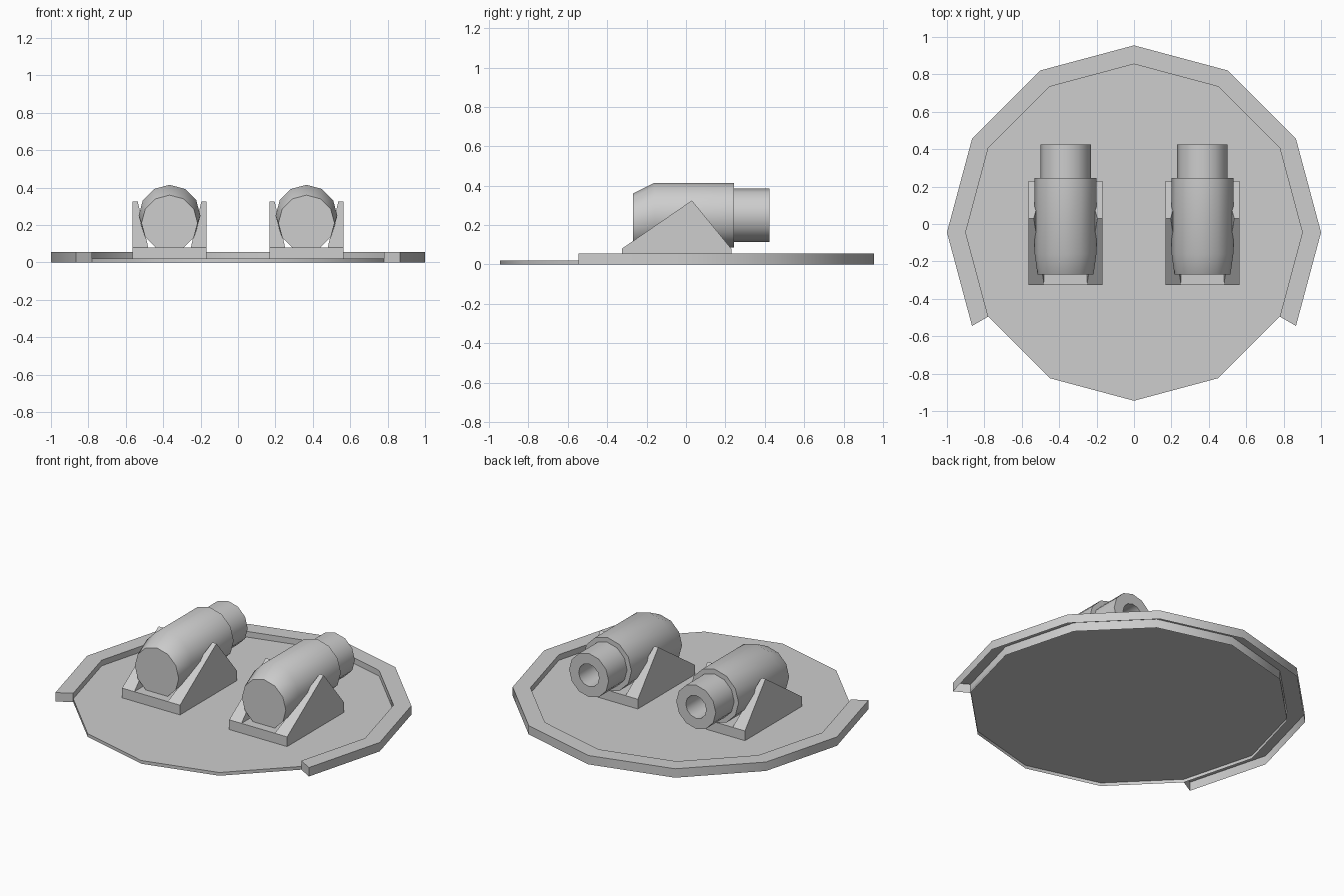
import bpy
import bmesh
import math

cube = bpy.data.objects.get("Cube")
if cube:
    bpy.data.objects.remove(cube, do_unlink=True)

grey = bpy.data.materials.new("light_grey")
grey.use_nodes = True
COLOUR = (0.61, 0.61, 0.61, 1)
grey.diffuse_color = COLOUR
grey.node_tree.nodes["Principled BSDF"].inputs["Base Color"].default_value = COLOUR

SIDES = 12
CENTRE_Y = -0.045


def make_object(name, bm):
    bmesh.ops.recalc_face_normals(bm, faces=bm.faces)
    mesh = bpy.data.meshes.new(name)
    bm.to_mesh(mesh)
    bm.free()
    mesh.materials.append(grey)
    obj = bpy.data.objects.new(name, mesh)
    bpy.context.collection.objects.link(obj)
    bpy.ops.object.select_all(action='DESELECT')
    obj.select_set(True)
    bpy.context.view_layer.objects.active = obj
    bpy.ops.object.shade_smooth_by_angle(angle=math.radians(40))
    return obj


def loft(bm, rings, closed=True):
    """Skin consecutive rings of vertices with quads."""
    n = len(rings[0])
    for a, b in zip(rings, rings[1:]):
        for i in range(n if closed else n - 1):
            j = (i + 1) % n
            bm.faces.new((a[i], a[j], b[j], b[i]))


def plan_ring(bm, radius, z, first=0, count=SIDES):
    """Corners of the twelve-sided plan outline."""
    angles = [math.radians(30 * (first + i)) for i in range(count)]
    return [bm.verts.new((radius * math.cos(a), CENTRE_Y + radius * math.sin(a), z))
            for a in angles]


def barrel_ring(bm, x, y, z, radius):
    angles = [2 * math.pi * i / SIDES for i in range(SIDES)]
    return [bm.verts.new((x + radius * math.sin(a), y, z + radius * math.cos(a)))
            for a in angles]


# Floor plate: shallow tray, open underneath
bm = bmesh.new()
low, top = plan_ring(bm, 0.9, 0), plan_ring(bm, 0.9, 0.02)
loft(bm, [low, top])
bm.faces.new(top)
make_object("floor_plate", bm)

# Raised rim: open-bottomed channel around the back two thirds
bm = bmesh.new()
strips = [plan_ring(bm, r, z, -1, 9)
          for r, z in ((1, 0), (1, 0.055), (0.9, 0.055), (0.9, 0))]
loft(bm, strips, closed=False)
for end in (0, -1):
    bm.faces.new([s[end] for s in strips])
make_object("raised_rim", bm)

for side, x in (("left", 0.366), ("right", -0.366)):
    # Mount base block
    bm = bmesh.new()
    bmesh.ops.create_cube(bm, size=1)
    for v in bm.verts:
        v.co = (x + v.co.x * 0.396, -0.048 + v.co.y * 0.556, 0.05 + v.co.z * 0.06)
    make_object(side + "_mount_base", bm)

    # Triangular cheeks, thicker towards the bottom
    profile = ((-0.326, 0.08, 0.114), (0.03, 0.325, 0.17), (0.23, 0.08, 0.114))
    for cheek, s in (("outer", math.copysign(1, x)), ("inner", -math.copysign(1, x))):
        bm = bmesh.new()
        outside = [bm.verts.new((x + s * 0.198, y, z)) for y, z, _ in profile]
        inside = [bm.verts.new((x + s * w, y, z)) for y, z, w in profile]
        loft(bm, [outside, inside])
        bm.faces.new(outside)
        bm.faces.new(inside)
        make_object(f"{side}_{cheek}_cheek", bm)

    # Thruster: drooped nose, body, stepped rear tube and blind bore
    bm = bmesh.new()
    stations = ((-0.27, 0.21, 0.15), (-0.16, 0.25, 0.165), (0.245, 0.25, 0.165),
                (0.245, 0.25, 0.135), (0.425, 0.25, 0.135), (0.425, 0.25, 0.07),
                (0.245, 0.25, 0.07))
    rings = [barrel_ring(bm, x, *station) for station in stations]
    loft(bm, rings)
    bm.faces.new(rings[0])
    bm.faces.new(rings[-1])
    make_object(side + "_barrel", bm)
